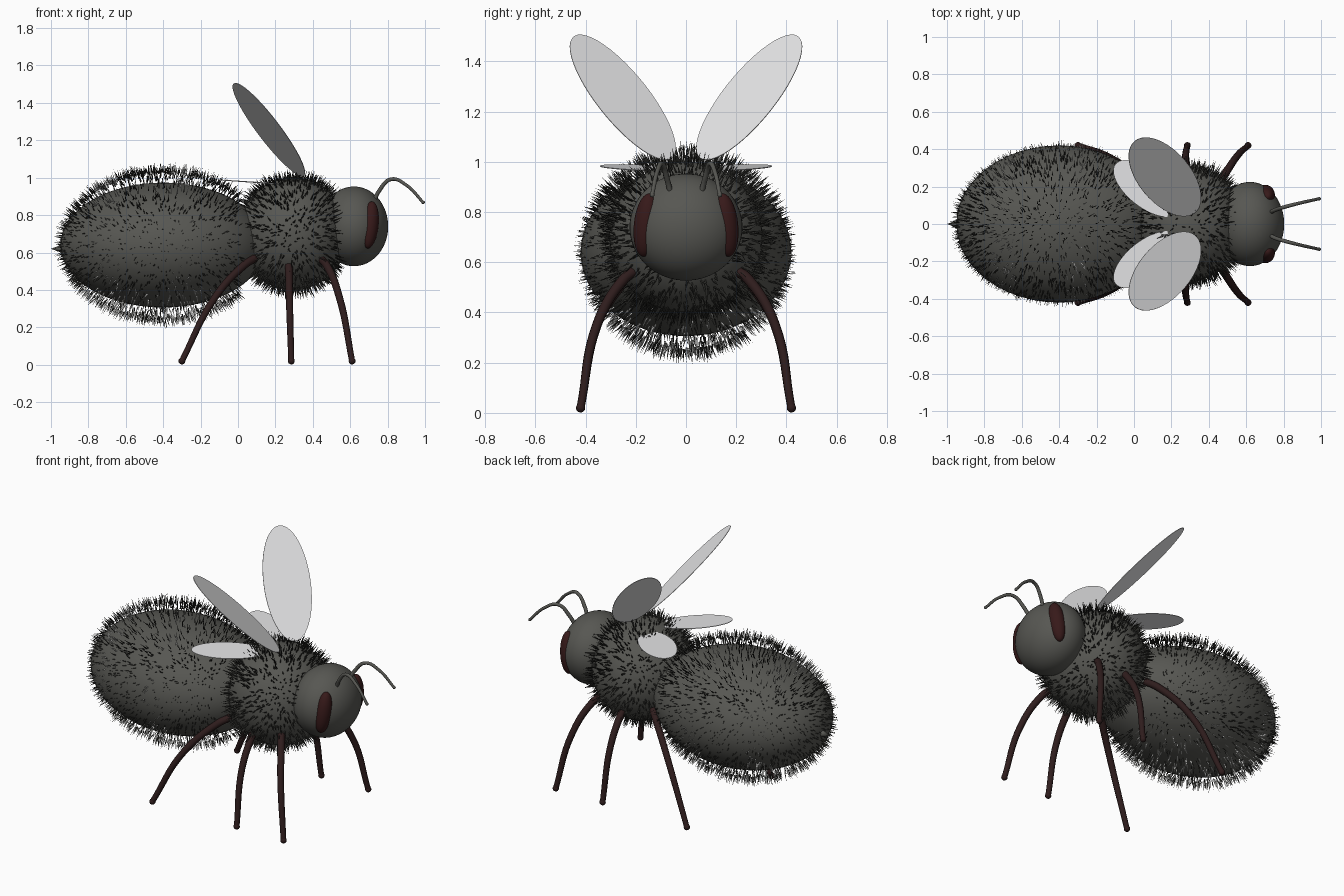
import bpy, bmesh, math, random
from mathutils import Vector, Matrix

if "Cube" in bpy.data.objects:
    bpy.data.objects.remove(bpy.data.objects["Cube"])

random.seed(7)


def material(name, rgb):
    m = bpy.data.materials.new(name)
    m.diffuse_color = (*rgb, 1)
    m.use_nodes = True
    m.node_tree.nodes["Principled BSDF"].inputs["Base Color"].default_value = m.diffuse_color
    return m


GREY = material("body_grey", (0.095, 0.095, 0.085))
BLACK = material("dark_fur", (0.024, 0.024, 0.021))
PALE = material("pale_fur", (0.75, 0.75, 0.73))
RED = material("eye_red", (0.038, 0.010, 0.010))
BROWN = material("leg_brown", (0.028, 0.012, 0.012))
WING = material("wing_white", (0.80, 0.80, 0.81))


def finish(name, bm, mat, smooth=True):
    me = bpy.data.meshes.new(name)
    me.materials.append(mat)
    bm.to_mesh(me)
    bm.free()
    for p in me.polygons:
        p.use_smooth = smooth
    ob = bpy.data.objects.new(name, me)
    bpy.context.collection.objects.link(ob)
    return ob


def ellipsoid(name, centre, radii, mat, rot=Matrix.Identity(4), u=48, v=32):
    bm = bmesh.new()
    M = Matrix.Translation(centre) @ rot @ Matrix.Diagonal((*radii, 1))
    bmesh.ops.create_uvsphere(bm, u_segments=u, v_segments=v, radius=1, matrix=M)
    return finish(name, bm, mat)


def tube(name, points, radii, mat, sides=3):
    """Round tapered tube along a smooth path, with a ball at its end."""
    cu = bpy.data.curves.new(name, 'CURVE')
    cu.dimensions = '3D'
    cu.bevel_depth = 1.0
    cu.bevel_resolution = sides
    cu.resolution_u = 8
    cu.use_fill_caps = True
    sp = cu.splines.new('BEZIER')
    sp.bezier_points.add(len(points) - 1)
    for bp, p, r in zip(sp.bezier_points, points, radii):
        bp.co = p
        bp.radius = r
        bp.handle_left_type = bp.handle_right_type = 'AUTO'
    tmp = bpy.data.objects.new(name + "_path", cu)
    bpy.context.collection.objects.link(tmp)
    bpy.context.view_layer.update()
    me = bpy.data.meshes.new_from_object(
        tmp.evaluated_get(bpy.context.evaluated_depsgraph_get()))
    bm = bmesh.new()
    bm.from_mesh(me)
    bpy.data.objects.remove(tmp)
    bpy.data.meshes.remove(me)
    for f in bm.faces:
        f.material_index = 0
    bmesh.ops.create_uvsphere(bm, u_segments=12, v_segments=8, radius=radii[-1] * 1.15,
                              matrix=Matrix.Translation(points[-1]))
    return finish(name, bm, mat)


def fur(name, centre, radii, count, length, thick, keep, pale=lambda p: 0):
    """Thin three-sided spikes standing on an ellipsoid; pale(p) is the share of pale ones."""
    coats = {"dark": bmesh.new(), "pale": bmesh.new()}
    c, R = Vector(centre), Vector(radii)
    for i in range(count):
        # even spread over the sphere
        t = 1 - 2 * (i + 0.5) / count
        a = i * 2.399963 + random.uniform(-0.3, 0.3)
        s = math.sqrt(1 - t * t)
        d = Vector((t, s * math.cos(a), s * math.sin(a)))
        p = c + d * R
        if not keep(p):
            continue
        n = Vector([d[k] / R[k] for k in range(3)]).normalized()
        n = (n + Vector([random.gauss(0, 0.15) for _ in range(3)])).normalized()
        e = n.orthogonal().normalized()
        g = n.cross(e)
        bm = coats["pale" if random.random() < pale(p) else "dark"]
        tip = bm.verts.new(p + n * length * random.uniform(0.6, 1.1))
        ring = [bm.verts.new(p + thick * (e * math.cos(k * 2.0944) + g * math.sin(k * 2.0944)))
                for k in range(3)]
        for k in range(3):
            bm.faces.new((ring[k], ring[(k + 1) % 3], tip))
        bm.faces.new(ring[::-1])
    for tag, mat in (("dark", BLACK), ("pale", PALE)):
        if coats[tag].faces:
            finish(f"{name}_{tag}", coats[tag], mat, smooth=False)


def wing(name, centre, long_axis, flat_normal, half_len, half_wid, side):
    """Thin flat oval blade."""
    u = Vector(long_axis).normalized()
    n = Vector(flat_normal)
    n = (n - u * n.dot(u)).normalized()
    v = n.cross(u)
    M = Matrix((u * half_len, v * half_wid, n * 0.003)).transposed().to_4x4()
    M = Matrix.Diagonal((1, side, 1, 1)) @ Matrix.Translation(centre) @ M
    bm = bmesh.new()
    bmesh.ops.create_cone(bm, cap_ends=True, segments=48, radius1=1, radius2=1, depth=1, matrix=M)
    bmesh.ops.recalc_face_normals(bm, faces=bm.faces[:])
    return finish(name, bm, WING, smooth=False)


# body
ellipsoid("abdomen", (-0.40, 0, 0.64), (0.55, 0.42, 0.334), GREY)
ellipsoid("thorax", (0.295, 0, 0.70), (0.292, 0.305, 0.30), GREY)
ellipsoid("head", (0.62, 0, 0.74), (0.183, 0.225, 0.213), GREY)

# stinger
bm = bmesh.new()
bmesh.ops.create_cone(bm, cap_ends=True, segments=16, radius1=0.03, radius2=0.0, depth=0.08,
                      matrix=Matrix.Translation((-0.96, 0, 0.62)) @ Matrix.Rotation(-math.pi / 2, 4, 'Y'))
finish("stinger", bm, GREY)


# pale fur: two bands across the abdomen, and much of its underside
def pale_share(p):
    if -0.76 < p.x < -0.63 or -0.36 < p.x < -0.26:
        return 0.6
    return 0.5 if p.z < 0.42 else 0.0


# fur: the abdomen coat is round, so it stands clear of the flatter body above and below
fur("abdomen_fur", (-0.40, 0, 0.64), (0.53, 0.39, 0.39), 3000, 0.058, 0.004,
    lambda p: p.x < 0.0, pale_share)
fur("thorax_fur", (0.295, 0, 0.70), (0.288, 0.30, 0.295), 1700, 0.066, 0.005,
    lambda p: p.x < 0.53)

# mirrored parts
LEGS = {
    "front_leg": [(0.44, 0.20, 0.57), (0.475, 0.25, 0.53), (0.545, 0.355, 0.35), (0.61, 0.42, 0.02)],
    "middle_leg": [(0.27, 0.20, 0.57), (0.272, 0.25, 0.52), (0.275, 0.355, 0.35), (0.285, 0.42, 0.02)],
    "back_leg": [(0.09, 0.20, 0.57), (0.03, 0.25, 0.53), (-0.13, 0.355, 0.35), (-0.30, 0.42, 0.02)],
}
for side, tag in ((1, "left"), (-1, "right")):
    for name, pts in LEGS.items():
        tube(f"{tag}_{name}", [(x, y * side, z) for x, y, z in pts],
             (0.021, 0.021, 0.019, 0.016), BROWN)
    antenna = [(0.725, 0.06, 0.87), (0.755, 0.075, 0.93), (0.82, 0.095, 0.992),
               (0.90, 0.115, 0.96), (0.99, 0.135, 0.868)]
    tube(f"{tag}_antenna", [(x, y * side, z) for x, y, z in antenna],
         (0.011, 0.011, 0.01, 0.009, 0.008), GREY)
    tilt = Matrix.Rotation(0.1 * side, 4, 'X') @ Matrix.Rotation(0.1, 4, 'Y')
    ellipsoid(f"{tag}_eye", (0.705, 0.158 * side, 0.748), (0.047, 0.05, 0.127), RED, tilt, 32, 20)
    wing(f"{tag}_forewing", (0.165, 0.252, 1.257), (-0.49, 0.51, 0.705), (0.58, -0.33, 0.74),
         0.352, 0.142, side)
    wing(f"{tag}_hindwing", (0.065, 0.19, 0.977), (-0.78, 0.62, 0.05), (0.09, 0, 1),
         0.21, 0.10, side)
